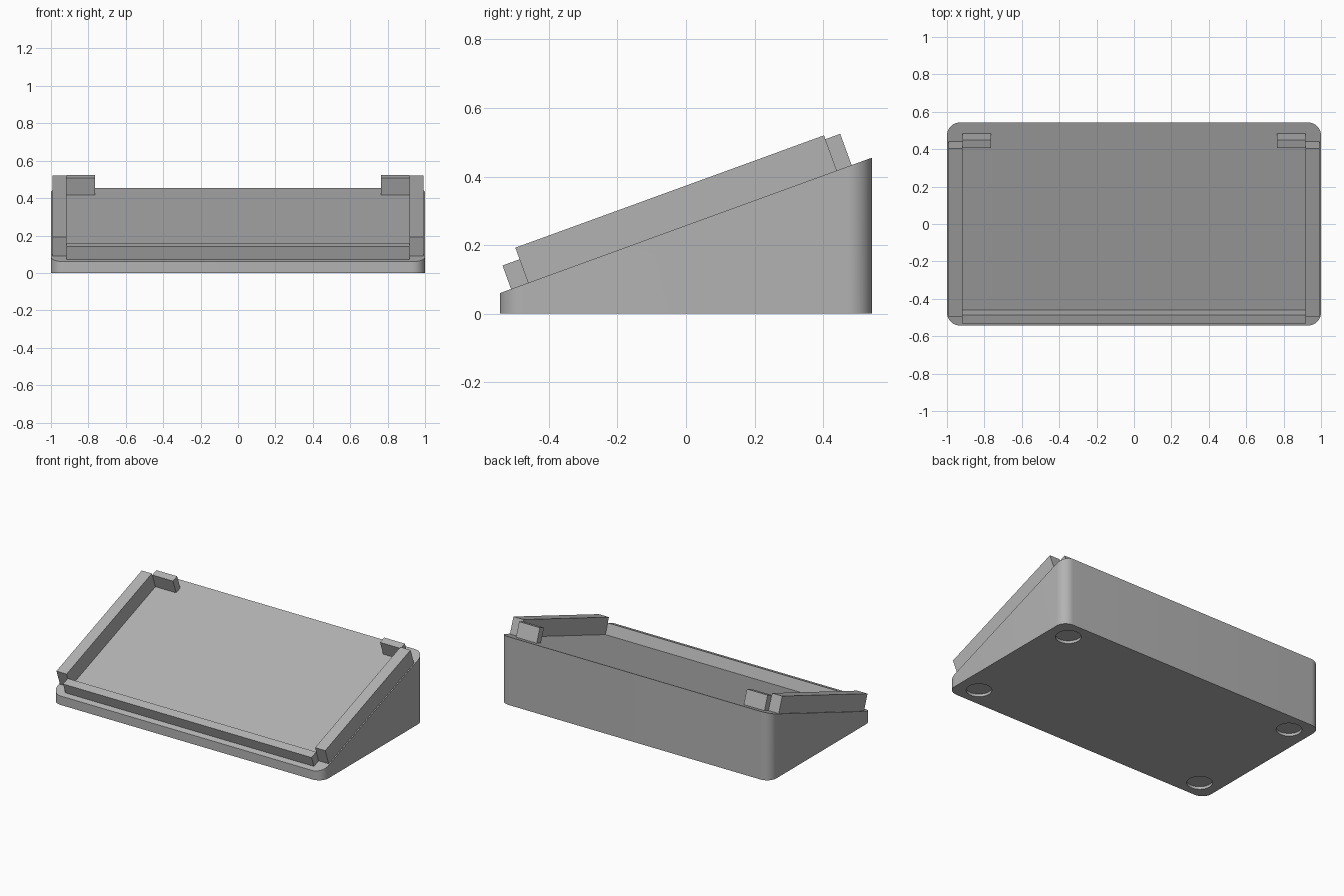
import bpy
import bmesh
from math import radians, sin, cos, tan, pi
from mathutils import Matrix, Vector

old = bpy.data.objects.get("Cube")
if old:
    bpy.data.objects.remove(old, do_unlink=True)

TILT = radians(20)
HALF_X, HALF_Y = 1.0, 0.543
MID_Z = 0.2575              # height of the sloped deck at the centre
CORNER = 0.07

grey = bpy.data.materials.new("plain_grey")
grey.use_nodes = True
GREY = (0.45, 0.45, 0.45, 1)
grey.diffuse_color = GREY
grey.node_tree.nodes["Principled BSDF"].inputs["Base Color"].default_value = GREY


def finish(name, bm):
    bmesh.ops.recalc_face_normals(bm, faces=bm.faces)
    mesh = bpy.data.meshes.new(name)
    bm.to_mesh(mesh)
    bm.free()
    mesh.materials.append(grey)
    obj = bpy.data.objects.new(name, mesh)
    bpy.context.collection.objects.link(obj)
    return obj


def select_only(obj):
    bpy.ops.object.select_all(action='DESELECT')
    obj.select_set(True)
    bpy.context.view_layer.objects.active = obj


def deck_block(name, x, u, v):
    """Box in deck space: x across, u up the slope, v away from the deck."""
    bm = bmesh.new()
    lo, hi = (Vector(p) for p in zip(x, u, v))
    size = hi - lo
    bmesh.ops.create_cube(bm, size=1, matrix=Matrix.Translation((lo + hi) / 2)
                          @ Matrix.Diagonal((*size, 1)))
    bm.transform(Matrix.Translation((0, 0, MID_Z)) @ Matrix.Rotation(TILT, 4, 'X'))
    return finish(name, bm)


# Wedge base: rounded rectangle raised to the sloped deck
bm = bmesh.new()
STEPS = 12
ring = []
for k, (sx, sy) in enumerate([(1, 1), (-1, 1), (-1, -1), (1, -1)]):
    for i in range(STEPS + 1):
        a = (k + i / STEPS) * pi / 2
        ring.append((sx * (HALF_X - CORNER) + CORNER * cos(a),
                     sy * (HALF_Y - CORNER) + CORNER * sin(a)))
low = [bm.verts.new((x, y, 0)) for x, y in ring]
high = [bm.verts.new((x, y, MID_Z + y * tan(TILT))) for x, y in ring]
bm.faces.new(low)
bm.faces.new(high)
for i in range(len(ring)):
    j = (i + 1) % len(ring)
    bm.faces.new((low[i], low[j], high[j], high[i]))
base = finish("wedge_base", bm)

# Four shallow round foot recesses in the underside
bm = bmesh.new()
for x in (-0.86, 0.86):
    for y in (-0.415, 0.415):
        bmesh.ops.create_cone(bm, cap_ends=True, segments=48, radius1=0.077,
                              radius2=0.077, depth=0.036,
                              matrix=Matrix.Translation((x, y, 0)))
cutter = finish("foot_recess_cutter", bm)
cutter.hide_render = True
cut = base.modifiers.new("foot_recesses", 'BOOLEAN')
cut.operation = 'DIFFERENCE'
cut.solver = 'EXACT'
cut.object = cutter
select_only(base)
bpy.ops.object.modifier_apply(modifier=cut.name)
bpy.data.objects.remove(cutter, do_unlink=True)
bpy.ops.object.shade_smooth_by_angle(angle=radians(30))

# Front lip, then side rails and rear stops on both sides
deck_block("front_lip", (-0.918, 0.918), (-0.543, -0.49), (0, 0.073))
for side, s in (("left", 1), ("right", -1)):
    deck_block(side + "_rail", sorted((s * 0.918, s * 0.993)), (-0.49, 0.468), (0, 0.109))
    deck_block(side + "_rear_stop", sorted((s * 0.765, s * 0.918)), (0.468, 0.514), (0, 0.097))
